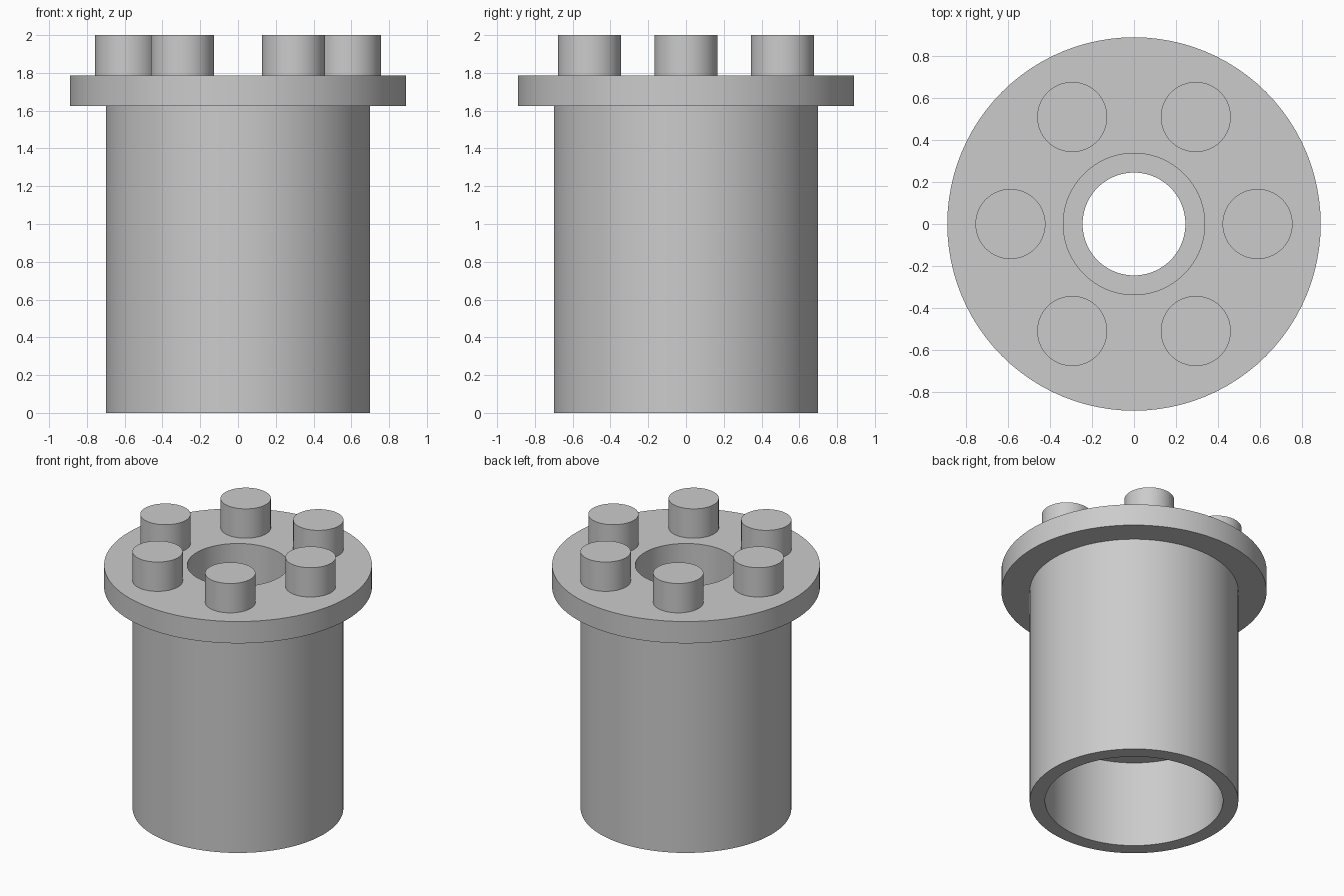
import bpy
import bmesh
from math import cos, sin, tau, radians

cube = bpy.data.objects.get("Cube")
if cube:
    bpy.data.objects.remove(cube, do_unlink=True)

# Single grey finish
GREY = (0.6, 0.6, 0.6, 1.0)
grey = bpy.data.materials.new("plain grey")
grey.use_nodes = True
grey.diffuse_color = GREY
grey.node_tree.nodes["Principled BSDF"].inputs["Base Color"].default_value = GREY


def finish(bm, name):
    """Turn a bmesh into a smooth object with sharp corners."""
    bmesh.ops.recalc_face_normals(bm, faces=bm.faces)
    mesh = bpy.data.meshes.new(name)
    bm.to_mesh(mesh)
    bm.free()
    mesh.materials.append(grey)
    obj = bpy.data.objects.new(name, mesh)
    bpy.context.collection.objects.link(obj)
    bpy.ops.object.select_all(action="DESELECT")
    obj.select_set(True)
    bpy.context.view_layer.objects.active = obj
    bpy.ops.object.shade_smooth_by_angle(angle=radians(30))
    return obj


def lathe(name, profile, sides):
    """Revolve a closed (radius, height) profile around the z axis."""
    bm = bmesh.new()
    rings = []
    for i in range(sides):
        a = tau * i / sides
        rings.append([bm.verts.new((r * cos(a), r * sin(a), z)) for r, z in profile])
    n = len(profile)
    for i in range(sides):
        here, there = rings[i], rings[(i + 1) % sides]
        for j in range(n):
            k = (j + 1) % n
            bm.faces.new((here[j], there[j], there[k], here[k]))
    return finish(bm, name)


def peg(name, x, y, radius, bottom, top):
    bm = bmesh.new()
    bmesh.ops.create_cone(bm, cap_ends=True, segments=64,
                          radius1=radius, radius2=radius, depth=top - bottom)
    bmesh.ops.translate(bm, verts=bm.verts, vec=(x, y, (bottom + top) / 2))
    return finish(bm, name)


# Flanged sleeve: wide bore below, stepped bore above
FLANGE_TOP = 1.785
lathe("flanged_sleeve", [
    (0.70, 0.0), (0.70, 1.625),                  # outer wall
    (0.89, 1.625), (0.89, FLANGE_TOP),           # flange
    (0.337, FLANGE_TOP), (0.337, 1.0),           # upper bore
    (0.245, 1.0), (0.245, 0.64),                 # narrow bore
    (0.597, 0.64), (0.597, 0.0),                 # lower bore
], 96)

# Ring of six pegs on the flange
for i in range(6):
    a = tau * i / 6
    peg(f"peg_{i + 1}", 0.589 * cos(a), 0.589 * sin(a), 0.167, FLANGE_TOP - 0.01, 2.0)
